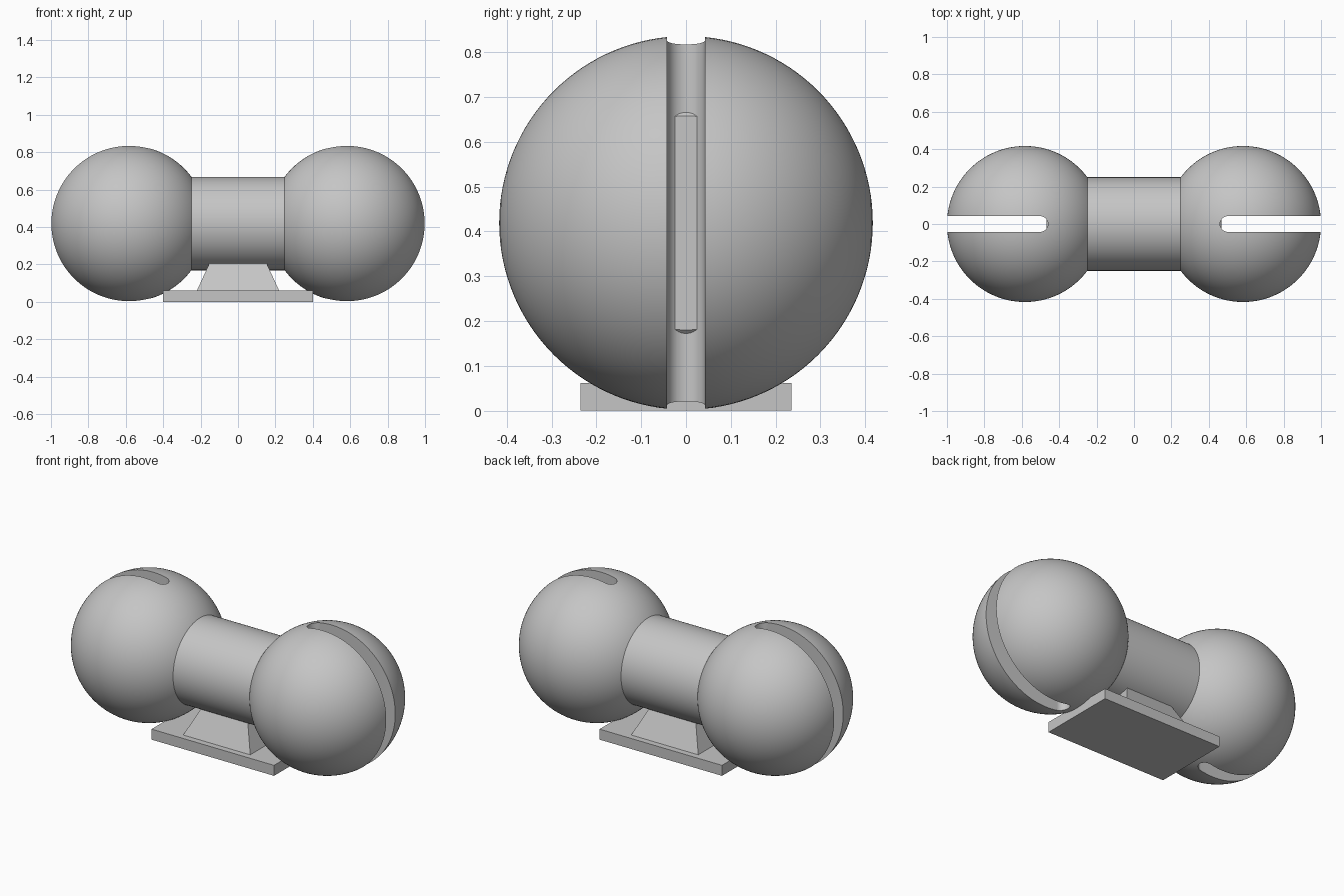
import bpy, bmesh, math
from mathutils import Matrix

cube = bpy.data.objects.get("Cube")
if cube:
    bpy.data.objects.remove(cube, do_unlink=True)

AXIS_Z = 0.419      # height of the bar axis
BALL_X = 0.583      # ball centre distance
BALL_R = 0.417
SLOT_R = 0.042      # half width of the slot
SLOT_X = 0.46       # inner end of the slot

grey = bpy.data.materials.new("light_grey")
grey.use_nodes = True
colour = (0.56, 0.56, 0.56, 1)
grey.diffuse_color = colour
grey.node_tree.nodes["Principled BSDF"].inputs["Base Color"].default_value = colour


def finish(name, bm, smooth=False):
    bmesh.ops.recalc_face_normals(bm, faces=bm.faces)
    mesh = bpy.data.meshes.new(name)
    bm.to_mesh(mesh)
    bm.free()
    mesh.materials.append(grey)
    obj = bpy.data.objects.new(name, mesh)
    bpy.context.collection.objects.link(obj)
    if smooth:
        shade(obj)
    return obj


def shade(obj):
    bpy.ops.object.select_all(action="DESELECT")
    obj.select_set(True)
    bpy.context.view_layer.objects.active = obj
    bpy.ops.object.shade_smooth_by_angle(angle=math.radians(30))


def frustum(name, bottom, top, z0, z1):
    """Rectangular block that may taper from bottom to top half sizes."""
    bm = bmesh.new()
    bmesh.ops.create_cube(bm, size=2)
    for v in bm.verts:
        sx, sy = top if v.co.z > 0 else bottom
        v.co = (v.co.x * sx, v.co.y * sy, z1 if v.co.z > 0 else z0)
    return finish(name, bm)


def slot_cutter(side):
    """Upright prism with a round inner end."""
    bm = bmesh.new()
    steps = 24
    outline = [(1.2, -SLOT_R), (1.2, SLOT_R)]
    for i in range(steps + 1):
        a = math.pi * (0.5 + i / steps)
        outline.append((SLOT_X + SLOT_R + SLOT_R * math.cos(a), SLOT_R * math.sin(a)))
    face = bm.faces.new([bm.verts.new((side * x, y, -0.2)) for x, y in outline])
    extruded = bmesh.ops.extrude_face_region(bm, geom=[face])
    bmesh.ops.translate(bm, vec=(0, 0, 1.4),
                        verts=[g for g in extruded["geom"] if isinstance(g, bmesh.types.BMVert)])
    cutter = finish("slot_cutter", bm)
    cutter.hide_render = True
    return cutter


# Slotted balls
for name, side in (("left_ball", 1), ("right_ball", -1)):
    bm = bmesh.new()
    place = Matrix.Translation((side * BALL_X, 0, AXIS_Z)) @ Matrix.Rotation(math.pi / 2, 4, "X")
    bmesh.ops.create_uvsphere(bm, u_segments=128, v_segments=64, radius=BALL_R, matrix=place)
    ball = finish(name, bm)
    cutter = slot_cutter(side)
    cut = ball.modifiers.new("slot", "BOOLEAN")
    cut.operation = "DIFFERENCE"
    cut.solver = "EXACT"
    cut.object = cutter
    bpy.context.view_layer.objects.active = ball
    bpy.ops.object.modifier_apply(modifier=cut.name)
    bpy.data.objects.remove(cutter, do_unlink=True)
    shade(ball)

# Bar with chamfered ends that just reach into the slots
bm = bmesh.new()
profile = [(-0.468, 0), (-0.468, 0.239), (-0.457, 0.25), (0.457, 0.25), (0.468, 0.239), (0.468, 0)]
verts = [bm.verts.new((x, 0, r)) for x, r in profile]
edges = [bm.edges.new(pair) for pair in zip(verts, verts[1:])]
bmesh.ops.spin(bm, geom=verts + edges, cent=(0, 0, 0), axis=(1, 0, 0),
               angle=2 * math.pi, steps=96, use_duplicate=False)
bmesh.ops.remove_doubles(bm, verts=bm.verts, dist=0.0001)
bmesh.ops.translate(bm, vec=(0, 0, AXIS_Z), verts=bm.verts)
finish("bar", bm, smooth=True)

# Stand
frustum("base_plate", (0.4, 0.235), (0.4, 0.235), 0, 0.062)
frustum("pedestal", (0.22, 0.2), (0.142, 0.115), 0.06, 0.23)
